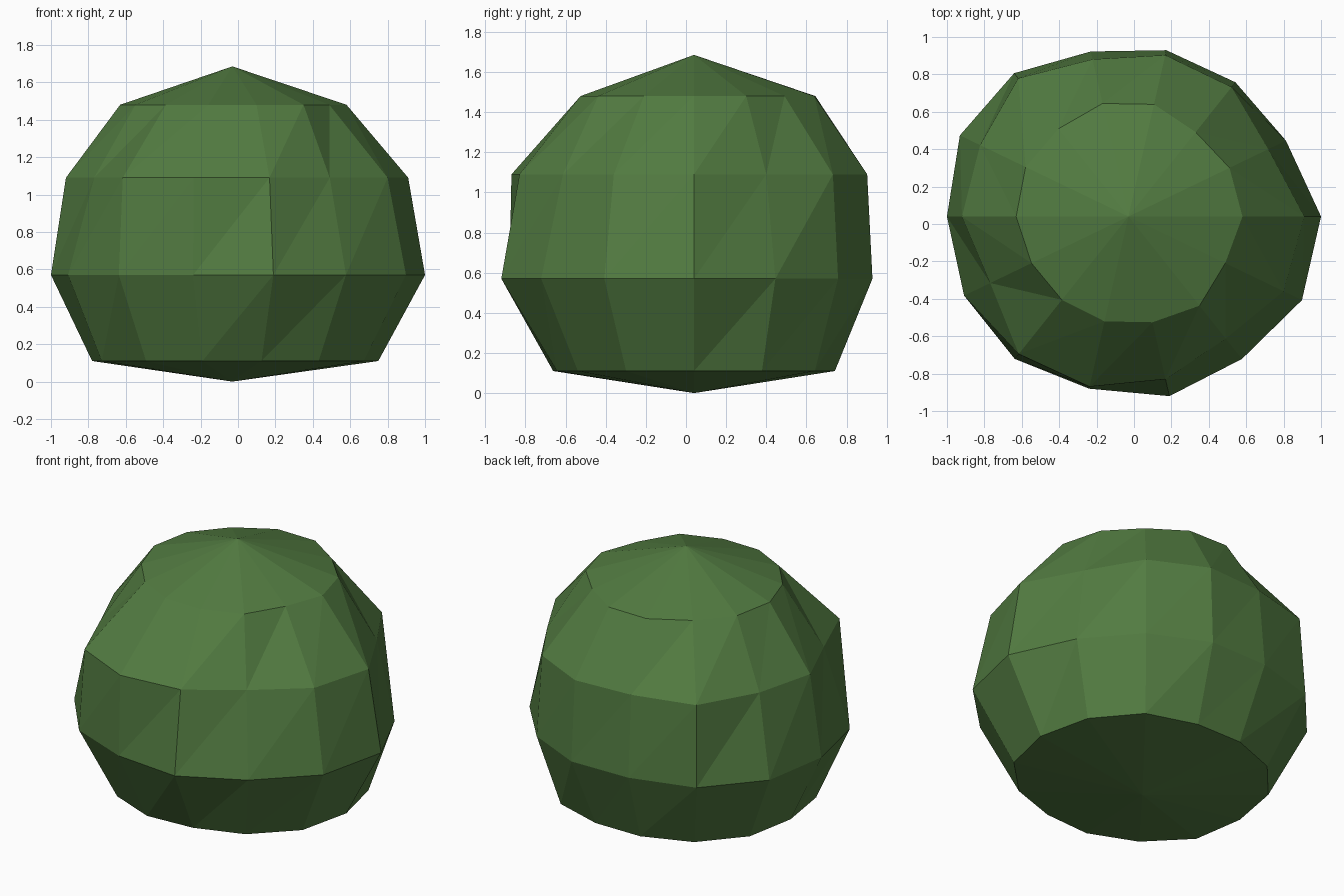
import bpy, bmesh, math

if "Cube" in bpy.data.objects:
    bpy.data.objects.remove(bpy.data.objects["Cube"])

SIDES = 14
CX, CY = -0.03, 0.04          # axis of the lumpy ball
# each ring: height, then the uneven radius at every step around the axis
RINGS = [
    (0.11, [.78, .78, .77, .72, .72, .75, .765, .75, .775, .74, .72, .70, .74, .78]),
    (0.57, [1.03, .935, .918, .912, .905, .98, 1.0, .97, .975, .974, .944, .985, .974, 1.03]),
    (1.09, [.94, .83, .885, .885, .862, .945, .88, .89, .82, .94, .933, .892, .835, .921]),
    (1.48, [.61, .60, .577, .615, .62, .60, .61, .60, .575, .57, .575, .58, .61, .575]),
]

leaf_green = bpy.data.materials.new("leaf_green")
leaf_green.diffuse_color = (0.085, 0.20, 0.053, 1)
leaf_green.use_nodes = True
leaf_green.node_tree.nodes["Principled BSDF"].inputs["Base Color"].default_value = leaf_green.diffuse_color

bm = bmesh.new()
bottom = bm.verts.new((CX, CY, 0.0))
top = bm.verts.new((CX, CY, 1.685))
rings = []
for z, radii in RINGS:
    ring = []
    for i, r in enumerate(radii):
        a = math.tau * i / SIDES
        ring.append(bm.verts.new((CX + r * math.cos(a), CY + r * math.sin(a), z)))
    rings.append(ring)

for i in range(SIDES):
    j = (i + 1) % SIDES
    # end caps
    bm.faces.new((bottom, rings[0][j], rings[0][i]))
    bm.faces.new((top, rings[-1][i], rings[-1][j]))
    # faceted side bands
    for low, high in zip(rings, rings[1:]):
        bm.faces.new((low[i], low[j], high[j]))
        bm.faces.new((low[i], high[j], high[i]))

mesh = bpy.data.meshes.new("bush")
bm.to_mesh(mesh)
bm.free()
mesh.materials.append(leaf_green)
bush = bpy.data.objects.new("bush", mesh)
bpy.context.collection.objects.link(bush)
